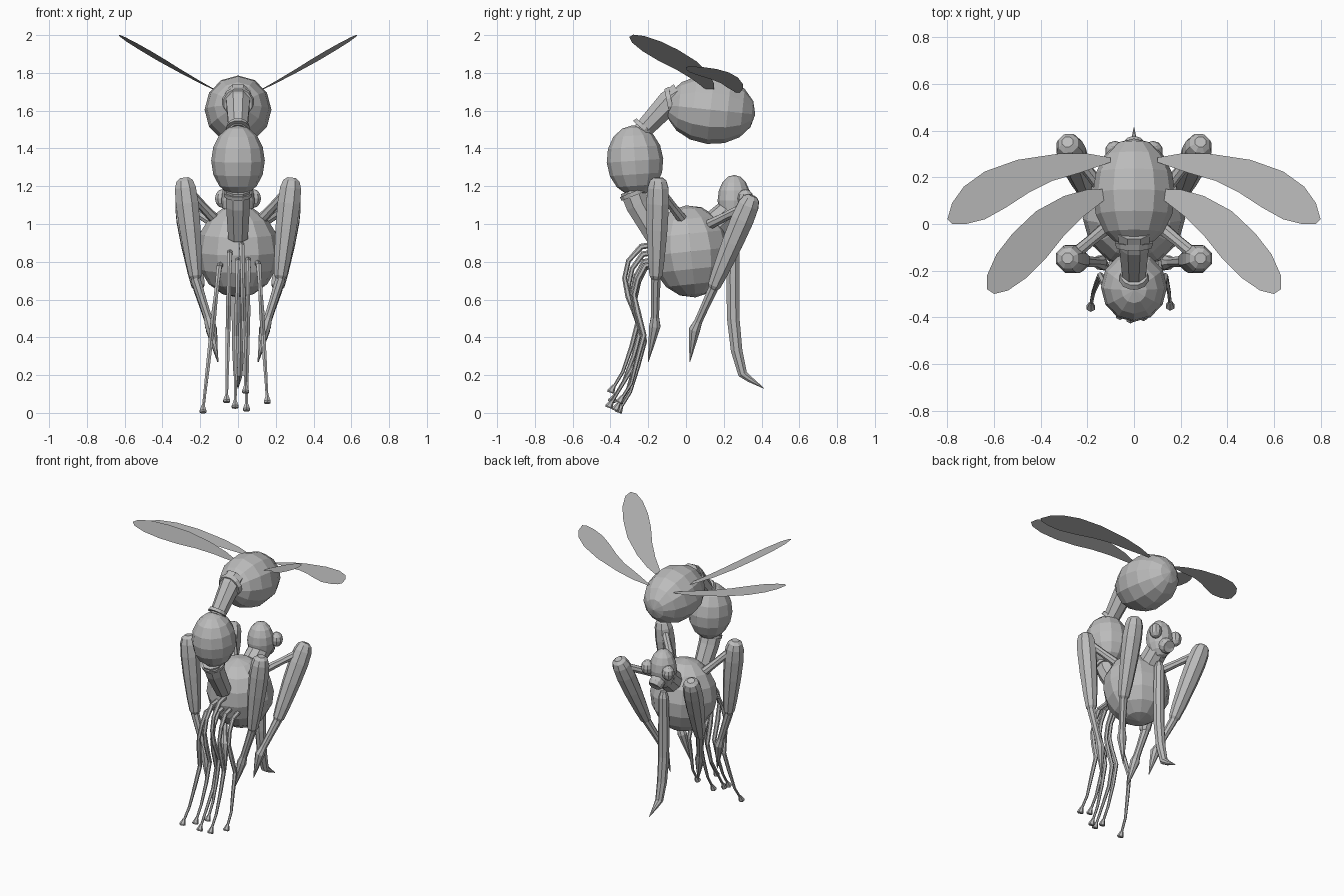
import bpy, bmesh, math
from mathutils import Vector, Matrix

if "Cube" in bpy.data.objects:
    bpy.data.objects.remove(bpy.data.objects["Cube"])

grey = bpy.data.materials.new("body grey")
grey.diffuse_color = (0.5, 0.5, 0.5, 1)
grey.use_nodes = True
grey.node_tree.nodes["Principled BSDF"].inputs["Base Color"].default_value = grey.diffuse_color


def finish(name, bm, fix=True):
    if fix:
        bmesh.ops.recalc_face_normals(bm, faces=bm.faces)
    me = bpy.data.meshes.new(name)
    bm.to_mesh(me)
    bm.free()
    me.materials.append(grey)
    ob = bpy.data.objects.new(name, me)
    bpy.context.collection.objects.link(ob)
    return ob


def ball(name, centre, radii, tilt=0, along_y=False, seg=12, rings=8):
    bm = bmesh.new()
    bmesh.ops.create_uvsphere(bm, u_segments=seg, v_segments=rings, radius=1)
    m = Matrix.Translation(centre) @ Matrix.Rotation(math.radians(tilt), 4, 'X') @ Matrix.Diagonal((*radii, 1))
    if along_y:
        m = m @ Matrix.Rotation(math.pi / 2, 4, 'X')
    bmesh.ops.transform(bm, matrix=m, verts=bm.verts)
    return finish(name, bm)


def tube(name, pts, radii, sides=8):
    """Loft round sections along a path."""
    pts = [Vector(p) for p in pts]
    bm = bmesh.new()
    rows = []
    for i, (p, r) in enumerate(zip(pts, radii)):
        d = (pts[min(i + 1, len(pts) - 1)] - pts[max(i - 1, 0)]).normalized()
        u = (Vector((1, 0, 0)) - d * d.x).normalized()
        v = d.cross(u)
        rows.append([bm.verts.new(p + r * (u * math.cos(a) + v * math.sin(a)))
                     for a in (2 * math.pi * (k + .5) / sides for k in range(sides))])
    for a, b in zip(rows, rows[1:]):
        for k in range(sides):
            n = (k + 1) % sides
            bm.faces.new((a[k], a[n], b[n], b[k]))
    bm.faces.new(rows[0])
    bm.faces.new(rows[-1])
    return finish(name, bm)


def lerp(a, b, t):
    return Vector(a).lerp(Vector(b), t)


def sheet(name, outline, height, s):
    bm = bmesh.new()
    vs = [bm.verts.new((s * x, y, height(x, y))) for x, y in outline]
    f = bm.faces.new(vs)
    f.normal_update()
    if f.normal.z < 0:
        f.normal_flip()
    return finish(name, bm, False)


# three body lobes
ball("upper_body", (0, .13, 1.605), (.177, .238, .182), -6, True)
ball("middle_body", (0, -.27, 1.335), (.142, .15, .188), 4)
ball("lower_body", (0, .025, .855), (.22, .212, .245), 6)

# stalks with collars joining the lobes
tube("upper_stalk", [(0, -.03, 1.68), (0, -.09, 1.645), (0, -.235, 1.49)], [.075, .068, .052])
tube("lower_stalk", [(0, -.285, 1.18), (0, -.255, 1.10), (0, -.16, .93)], [.07, .068, .056])
tube("upper_collar", [(0, -.075, 1.645), (0, -.1, 1.64)], [.085, .078], 12)
tube("middle_collar", [(0, -.22, 1.522), (0, -.235, 1.505)], [.058, .064], 12)
tube("lower_collar", [(0, -.28, 1.17), (0, -.272, 1.15)], [.078, .076], 12)

# head with round mouth
tube("neck", [(0, .14, .98), (0, .23, 1.06)], [.08, .075], 10)
ball("head", (0, .255, 1.125), (.088, .088, .135), 0)
tube("mouth", [(0, .28, 1.08), (0, .335, 1.045), (0, .352, 1.032), (0, .345, 1.037), (0, .325, 1.05)],
     [.05, .05, .04, .027, .02], 12)

# central hanging limb with spike
tube("rear_limb", [(0, .25, .96), (0, .252, .92), (0, .248, .72), (0, .25, .5), (0, .268, .33), (0, .3, .205),
                   (0, .335, .18), (0, .412, .13)],
     [.02, .034, .037, .036, .033, .026, .018, .002])

# wing outlines in plan
fore = [(.1, .285), (.2, .302), (.32, .302), (.5, .275), (.64, .225), (.73, .16), (.78, .09), (.8, .02),
        (.78, 0), (.72, 0), (.64, .02), (.55, .07), (.45, .135), (.35, .185), (.23, .22), (.1, .265)]
hind = [(.09, .15), (.2, .148), (.3, .12), (.42, .055), (.52, -.04), (.59, -.13), (.63, -.22), (.63, -.28),
        (.6, -.3), (.54, -.285), (.46, -.23), (.38, -.15), (.3, -.05), (.22, .03), (.13, .1), (.09, .13)]

# leg data: hip, knee, ankle, swollen foot joint, tip
legs = {
    "front": ((.1, .0, 1.0), (.285, -.147, 1.245), (.222, -.16, .70), (.145, -.165, .46), (.105, -.2, .27)),
    "back": ((.09, .09, .98), (.285, .352, 1.15), (.208, .14, .65), (.14, .045, .44), (.108, .02, .27)),
}

for side, s in (("right", 1), ("left", -1)):
    ball(f"{side}_eye", (s * .082, .315, 1.135), (.042, .042, .05), 0, False, 10, 6)
    sheet(f"{side}_fore_wing", fore, lambda x, y: 1.7 + .198 * (x - .12), s)
    sheet(f"{side}_hind_wing", hind, lambda x, y: 1.7 + .48 * (x - .1) - .12 * (y - .12), s)
    for name, leg in legs.items():
        hip, knee, ankle, joint, tip = [Vector((s * p[0], p[1], p[2])) for p in leg]
        socket = lerp(knee, ankle, .1)
        tube(f"{side}_{name}_hip", [hip, lerp(hip, socket, .5), socket], [.03, .025, .027])
        tube(f"{side}_{name}_thigh", [lerp(knee, ankle, t) for t in (0, .03, .1, .25, .5, .8, .95, 1)],
             [.025, .047, .06, .065, .06, .047, .037, .02])
        tube(f"{side}_{name}_shin",
             [lerp(ankle, joint, -.05), lerp(ankle, joint, .45), lerp(ankle, joint, .8), joint,
              lerp(joint, tip, .35), tip],
             [.028, .024, .023, .032, .022, .002])

# trailing feelers: root x, z then foot x, y, z
feelers = [(-.1, .77, -.185, -.35, .02), (-.045, .84, -.06, -.385, .075), (0, .80, -.015, -.4, .045),
           (.055, .80, .045, -.365, .03), (.02, .88, .04, -.39, .125), (.11, .78, .155, -.345, .07)]
for i, (rx, rz, fx, fy, fz) in enumerate(feelers):
    # offset so higher roots bow further forward
    o = -(rz - .77) * .5

    def at(t, y):
        return (rx + (fx - rx) * t, y, rz + (fz - rz) * t)
    foot = Vector((fx, fy, fz))
    tube(f"feeler_{i + 1}",
         [(rx * .9, -.12, rz + .02), at(0, -.215 + o * .4), at(.1, -.25 + o), at(.22, -.27 + o), at(.35, -.25 + o),
          at(.52, -.22 + o * .6), at(.7, -.255 + o * .6), at(.88, fy + .055), foot],
         [.015, .016, .013, .013, .016, .014, .012, .009, .008], 6)
    # flared foot
    tube(f"feeler_foot_{i + 1}", [foot + Vector((0, .01, .02)), foot + Vector((0, -.008, -.012)),
                                  foot + Vector((0, -.01, -.018))], [.009, .021, .018], 6)
